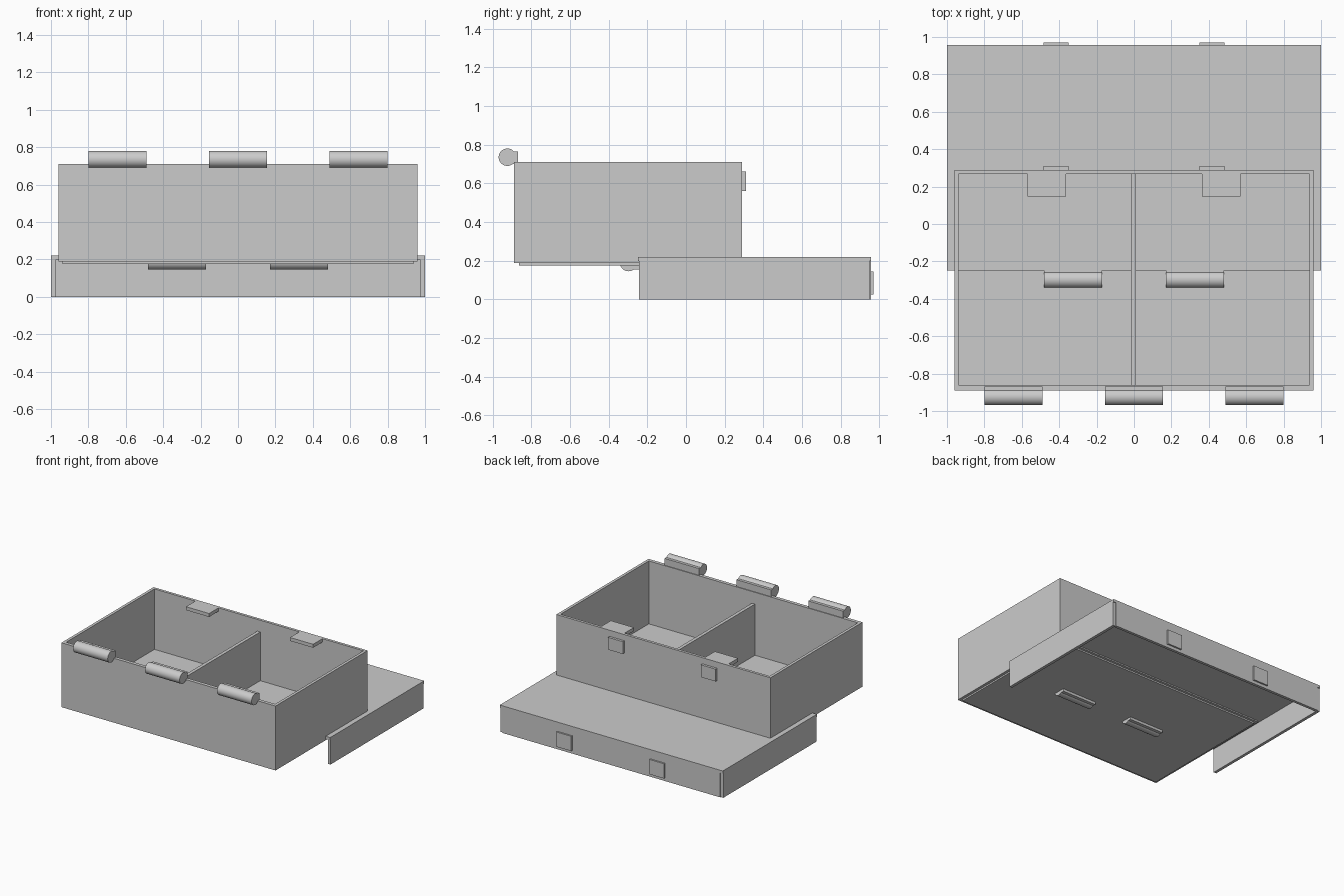
import bpy, math

if "Cube" in bpy.data.objects:
    bpy.data.objects.remove(bpy.data.objects["Cube"])

grey = bpy.data.materials.new("plain_grey")
grey.diffuse_color = (0.6, 0.6, 0.6, 1)
grey.use_nodes = True
grey.node_tree.nodes["Principled BSDF"].inputs["Base Color"].default_value = grey.diffuse_color


def block(name, x0, x1, y0, y1, z0, z1):
    """Box from its limits on each axis."""
    bpy.ops.mesh.primitive_cube_add(size=1)
    ob = bpy.context.object
    ob.name = name
    ob.location = ((x0 + x1) / 2, (y0 + y1) / 2, (z0 + z1) / 2)
    ob.scale = (x1 - x0, y1 - y0, z1 - z0)
    bpy.ops.object.transform_apply(location=True, rotation=False, scale=True)
    ob.data.materials.append(grey)
    return ob


def barrel(name, x0, x1, y, z, r):
    """Smooth hinge barrel lying along x."""
    bpy.ops.mesh.primitive_cylinder_add(
        vertices=48, radius=r, depth=x1 - x0,
        location=((x0 + x1) / 2, y, z), rotation=(0, math.pi / 2, 0))
    ob = bpy.context.object
    ob.name = name
    ob.data.materials.append(grey)
    bpy.ops.object.shade_smooth_by_angle(angle=math.radians(40))


# Deep tray: four walls, slightly dropped floor, low divider
outer, inner = 0.96, 0.937
for side, s in (("left", -1), ("right", 1)):
    a, b = sorted((s * outer, s * inner))
    block("tray_wall_" + side, a, b, -0.89, 0.29, 0.188, 0.71)
block("tray_wall_front", -inner, inner, -0.89, -0.862, 0.188, 0.71)
block("tray_wall_back", -inner, inner, 0.268, 0.29, 0.188, 0.71)
block("tray_floor", -inner, inner, -0.865, 0.27, 0.176, 0.2)
block("tray_divider", -0.015, 0.012, -0.862, 0.268, 0.2, 0.615)

# Shallow lid: top plate, two side walls and back wall, open front and bottom
block("lid_top", -1, 1, -0.248, 0.957, 0.198, 0.22)
for side, s in (("left", -1), ("right", 1)):
    a, b = sorted((s * 1.0, s * 0.976))
    block("lid_wall_" + side, a, b, -0.243, 0.95, 0, 0.198)
block("lid_wall_back", -0.976, 0.976, 0.934, 0.957, 0, 0.198)

# Hinges on the tray's front rim
for i, x in enumerate((-0.645, 0, 0.645)):
    barrel(f"tray_hinge_barrel_{i}", x - 0.155, x + 0.155, -0.924, 0.735, 0.045)
    block(f"tray_hinge_tab_{i}", x - 0.155, x + 0.155, -0.924, -0.868, 0.70, 0.765)

# Paired parts: lid hinges, finger tabs, latch plates
for side, s in (("left", -1), ("right", 1)):
    a, b = sorted((s * 0.17, s * 0.48))
    barrel("lid_hinge_barrel_" + side, a, b, -0.297, 0.19, 0.045)
    block("lid_hinge_tab_" + side, a, b, -0.297, -0.243, 0.155, 0.215)
    a, b = sorted((s * 0.363, s * 0.57))
    block("finger_tab_" + side, a, b, 0.148, 0.268, 0.682, 0.71)
    a, b = sorted((s * 0.35, s * 0.483))
    block("tray_latch_" + side, a, b, 0.29, 0.31, 0.56, 0.66)
    block("lid_latch_" + side, a, b, 0.957, 0.97, 0.025, 0.145)
